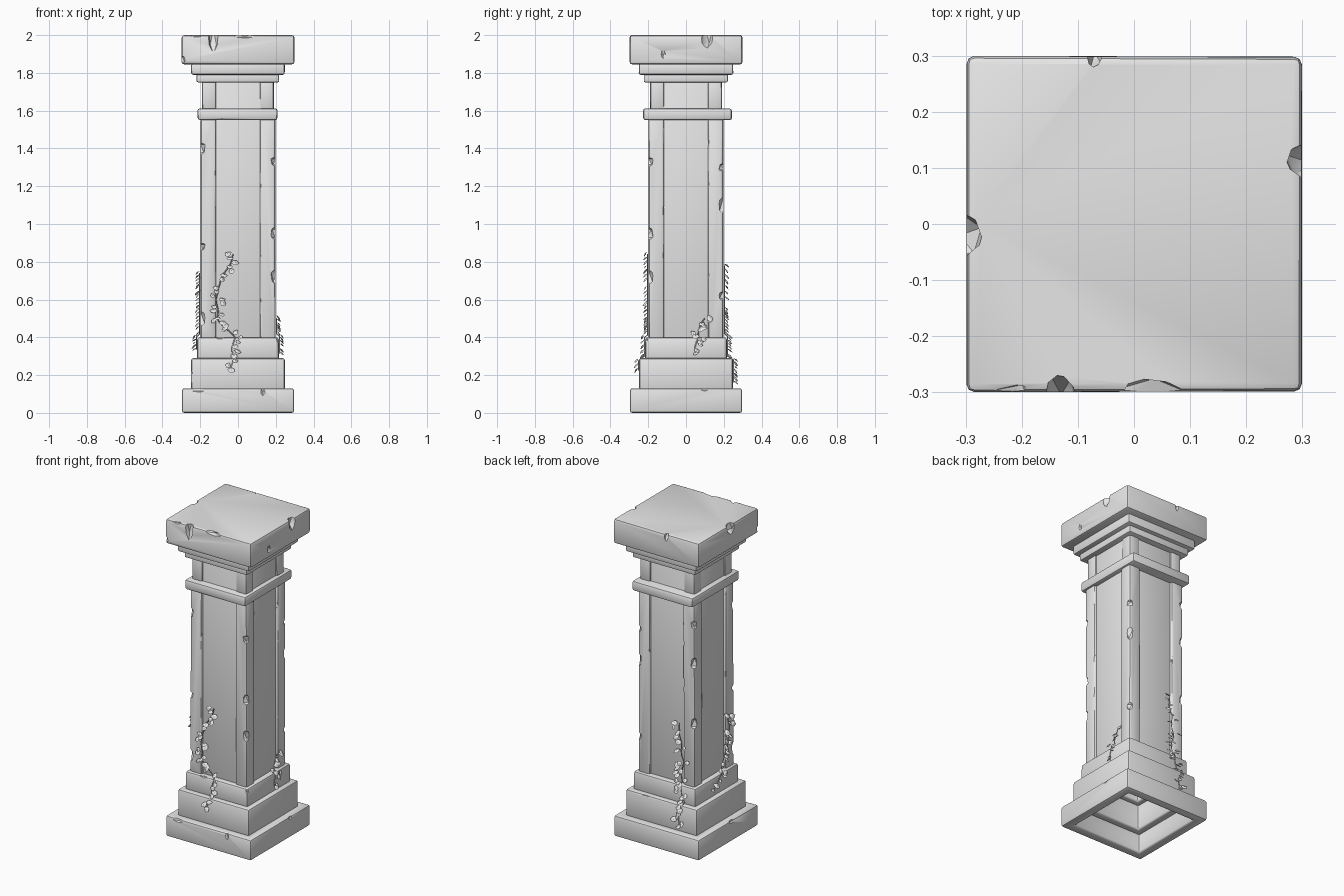
import bpy, bmesh, math, random
from mathutils import Matrix, Vector

random.seed(4)
scene = bpy.context.scene
old = bpy.data.objects.get("Cube")
if old:
    bpy.data.objects.remove(old, do_unlink=True)

stone = bpy.data.materials.new("grey stone")
stone.use_nodes = True
GREY = (0.8, 0.8, 0.8, 1)
stone.diffuse_color = GREY
stone.node_tree.nodes["Principled BSDF"].inputs["Base Color"].default_value = GREY


def add(name, bm, mat=True):
    mesh = bpy.data.meshes.new(name)
    bmesh.ops.recalc_face_normals(bm, faces=bm.faces)
    bm.to_mesh(mesh)
    bm.free()
    ob = bpy.data.objects.new(name, mesh)
    scene.collection.objects.link(ob)
    if mat:
        mesh.materials.append(stone)
    return ob


def finish(ob, bevel, chips):
    """Round the edges, knock out the chips, then shade."""
    mod = ob.modifiers.new("worn edges", 'BEVEL')
    mod.width, mod.segments = bevel, 2
    cutter = None
    if chips:
        bm = bmesh.new()
        for pos, size in chips:
            turn = Matrix.Rotation(random.uniform(-0.4, 0.4), 4, 'Z')
            m = Matrix.Translation(pos) @ turn @ Matrix.Diagonal((*size, 1))
            bmesh.ops.create_icosphere(bm, subdivisions=1, radius=1, matrix=m)
        cutter = add("chip_cutter", bm)
        cutter.hide_render = True
        cut = ob.modifiers.new("chips", 'BOOLEAN')
        cut.operation, cut.solver, cut.object = 'DIFFERENCE', 'EXACT', cutter
    bpy.context.view_layer.update()
    deps = bpy.context.evaluated_depsgraph_get()
    mesh = bpy.data.meshes.new_from_object(ob.evaluated_get(deps))
    ob.modifiers.clear()
    ob.data = mesh
    mesh.name = ob.name
    if cutter:
        bpy.data.objects.remove(cutter, do_unlink=True)
    bpy.ops.object.select_all(action='DESELECT')
    ob.select_set(True)
    bpy.context.view_layer.objects.active = ob
    bpy.ops.object.shade_smooth_by_angle(angle=math.radians(35))


def block(name, hx, hy, z0, z1, center=(0, 0), bevel=0.012, chips=(), wear=0.003):
    bm = bmesh.new()
    bmesh.ops.create_cube(bm, size=2)
    for v in bm.verts:
        sx, sy, sz = v.co
        jx, jy = random.uniform(-wear, 0), random.uniform(-wear, 0)
        v.co = (center[0] + sx * (hx + jx), center[1] + sy * (hy + jy),
                z1 if sz > 0 else z0)
    finish(add(name, bm), bevel, chips)


def hollow_block(name, half, inner, z0, z1, chips=()):
    """Square ring, open from below."""
    bm = bmesh.new()
    loops = []
    for h, z in ((half, z0), (half, z1), (inner, z1), (inner, z0)):
        loops.append([bm.verts.new((sx * h, sy * h, z))
                      for sx, sy in ((-1, -1), (1, -1), (1, 1), (-1, 1))])
    for i in range(4):
        a, b = loops[i], loops[(i + 1) % 4]
        for j in range(4):
            k = (j + 1) % 4
            bm.faces.new((a[j], a[k], b[k], b[j]))
    finish(add(name, bm), 0.012, chips)


# Stepped plinth
hollow_block("base_slab", 0.297, 0.24, 0, 0.13, [
    ((-0.2, -0.305, 0.125), (0.05, 0.02, 0.02)), ((0.13, -0.305, 0.12), (0.014, 0.02, 0.04)),
    ((0.305, 0.1, 0.13), (0.02, 0.03, 0.02)), ((-0.305, -0.05, 0.13), (0.02, 0.05, 0.02))])
hollow_block("base_step", 0.248, 0.2, 0.12, 0.29, [
    ((-0.255, -0.255, 0.2), (0.02, 0.02, 0.05)), ((0.1, 0.255, 0.29), (0.05, 0.015, 0.015))])
hollow_block("base_collar", 0.216, 0.17, 0.28, 0.4, [
    ((0.22, -0.22, 0.39), (0.02, 0.02, 0.03)), ((-0.1, -0.22, 0.4), (0.04, 0.014, 0.012))])

# Shaft core with four worn corner posts
block("shaft_core", 0.181, 0.181, 0.39, 1.78, bevel=0.004, wear=0)
post_chips = {
    (-1, -1): (0.5, 0.88, 1.4), (1, -1): (0.72, 0.95, 1.33),
    (1, 1): (0.62, 1.1, 1.3), (-1, 1): (0.8, 1.18, 1.42)}
for (sx, sy), heights in post_chips.items():
    chips = []
    for z in heights:
        chips.append(((sx * 0.205, sy * 0.205, z), (0.036, 0.036, random.uniform(0.025, 0.06))))
        chips.append(((sx * 0.115, sy * 0.2, z - 0.14), (0.009, 0.014, 0.05)))
        chips.append(((sx * 0.2, sy * 0.115, z + 0.12), (0.014, 0.009, 0.05)))
    side = ("left" if sx > 0 else "right") + ("_front" if sy < 0 else "_back")
    spot = (sx * 0.157, sy * 0.157)
    block(side + "_post", 0.042, 0.042, 0.39, 1.56, spot, 0.014, chips, 0.002)
    top = (sx * 0.153, sy * 0.153)
    block(side + "_upper_post", 0.038, 0.038, 1.6, 1.77, top, 0.012, wear=0.002)

# Neck band and stepped capital
block("neck_band", 0.213, 0.237, 1.55, 1.612, (-0.003, 0.008), 0.013, [
    ((-0.07, -0.235, 1.55), (0.035, 0.014, 0.014)), ((0.1, -0.235, 1.615), (0.05, 0.012, 0.01)),
    ((0.215, 0.12, 1.615), (0.012, 0.04, 0.012)), ((-0.22, 0.05, 1.55), (0.014, 0.04, 0.014))])
block("capital_lower_step", 0.22, 0.224, 1.75, 1.8, bevel=0.008)
block("capital_upper_step", 0.249, 0.251, 1.79, 1.85, bevel=0.01)
block("cap_slab", 0.3, 0.3, 1.845, 2, bevel=0.014, chips=[
    ((0.31, 0.11, 1.99), (0.045, 0.035, 0.07)), ((-0.31, -0.02, 1.99), (0.045, 0.045, 0.06)),
    ((-0.13, -0.305, 1.99), (0.03, 0.042, 0.09)), ((0.05, -0.31, 2), (0.08, 0.035, 0.02)),
    ((-0.23, -0.308, 2), (0.05, 0.02, 0.015)), ((-0.07, 0.305, 2), (0.016, 0.03, 0.05)),
    ((0.305, -0.12, 1.9), (0.015, 0.015, 0.03)), ((-0.305, -0.305, 1.87), (0.03, 0.03, 0.03))])


# Ivy: a thin stem with pointed leaves, on the wall turned by a quarter-turn count
def wall_depth(z):
    return 0.252 if z < 0.295 else 0.22 if z < 0.405 else 0.203


def ivy(name, turns, path, leaves):
    rot = Matrix.Rotation(turns * math.pi / 2, 4, 'Z')
    pts = []
    for (u0, z0), (u1, z1) in zip(path, path[1:]):
        for i in range(8):
            t = i / 8
            u, z = u0 + (u1 - u0) * t, z0 + (z1 - z0) * t
            pts.append(Vector((u + 0.006 * math.sin(z * 50), -wall_depth(z), z)))
    curve = bpy.data.curves.new(name + "_stem", 'CURVE')
    curve.dimensions, curve.bevel_depth, curve.bevel_resolution = '3D', 0.003, 0
    line = curve.splines.new('POLY')
    line.points.add(len(pts) - 1)
    for p, q in zip(line.points, pts):
        p.co = (*(rot @ q), 1)
    curve.materials.append(stone)
    scene.collection.objects.link(bpy.data.objects.new(name + "_stem", curve))

    bm = bmesh.new()
    outline = ((0, -0.5), (0.38, -0.2), (0.35, 0.2), (0, 0.6), (-0.35, 0.2), (-0.38, -0.2))
    for i in range(leaves):
        p = pts[int((i + 0.5) * len(pts) / leaves)]
        size = random.uniform(0.028, 0.042)
        place = (Matrix.Translation(p + Vector((random.uniform(-0.035, 0.035), -0.012, 0)))
                 @ Matrix.Rotation(random.uniform(-0.5, 0.5), 4, 'Z')
                 @ Matrix.Rotation(random.uniform(0.6, 1.1), 4, 'X')
                 @ Matrix.Rotation(random.uniform(-1.6, 1.6), 4, 'Z'))
        ring = [bm.verts.new(rot @ place @ Vector((x * size, y * size, 0))) for x, y in outline]
        mid = bm.verts.new(rot @ place @ Vector((0, 0, size * 0.15)))
        under = bm.verts.new(rot @ place @ Vector((0, 0, -size * 0.05)))
        for j in range(6):
            bm.faces.new((ring[j], ring[(j + 1) % 6], mid))
            bm.faces.new((ring[(j + 1) % 6], ring[j], under))
    add(name + "_leaves", bm)


ivy("front_ivy", 0, [(-0.02, 0.84), (-0.11, 0.66), (-0.11, 0.5), (-0.02, 0.4), (-0.04, 0.2)], 30)
ivy("left_ivy", 1, [(0.1, 0.5), (0.06, 0.42), (0.05, 0.3)], 13)
ivy("back_ivy", 2, [(0.09, 0.78), (0.12, 0.55), (0.11, 0.42), (0.14, 0.3), (0.12, 0.14)], 30)
ivy("right_ivy", 3, [(0.13, 0.74), (0.14, 0.6), (0.08, 0.45), (-0.04, 0.32)], 22)
